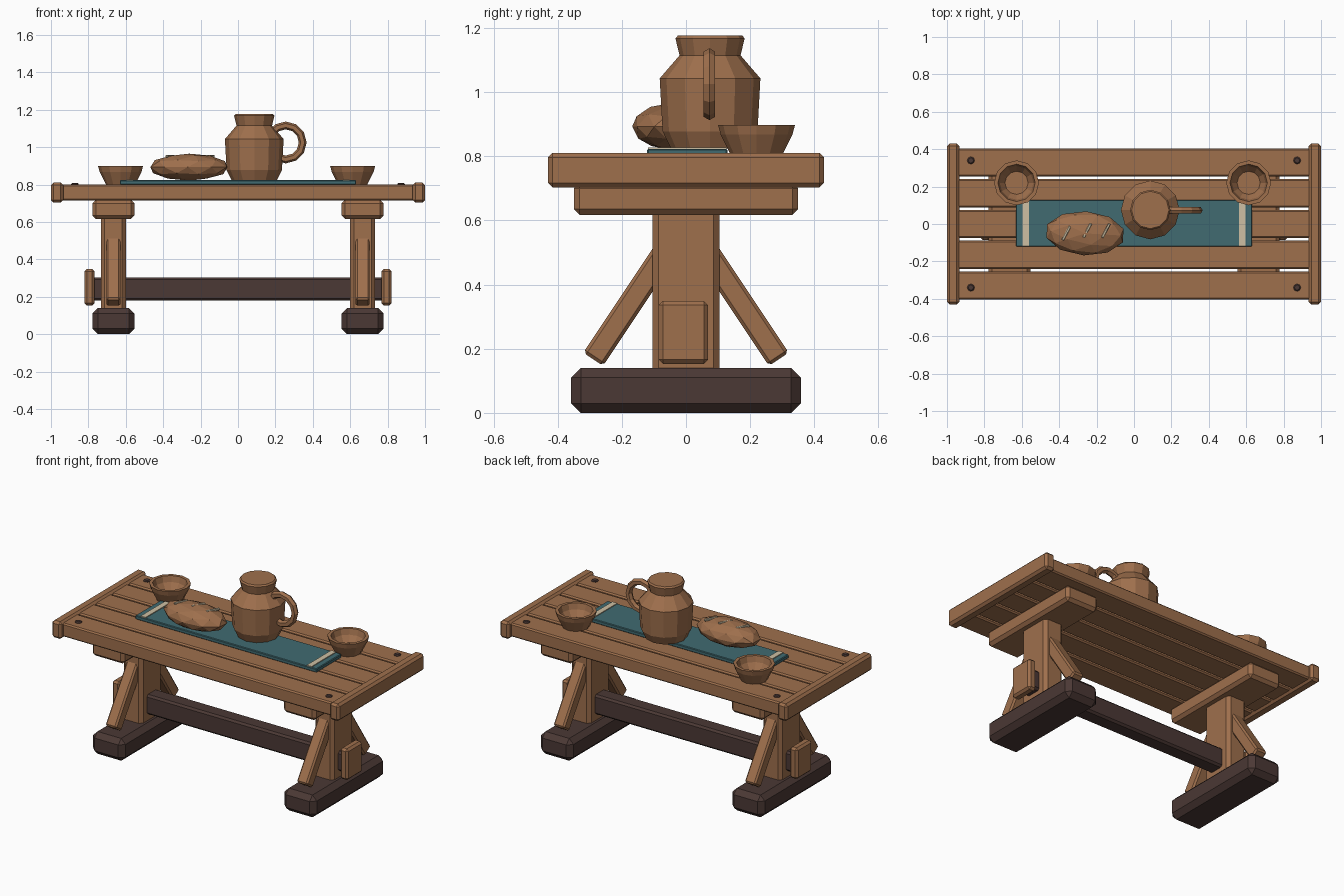
import bpy, bmesh, math
from mathutils import Matrix

if "Cube" in bpy.data.objects:
    bpy.data.objects.remove(bpy.data.objects["Cube"])


def material(name, rgb):
    m = bpy.data.materials.new(name)
    m.diffuse_color = (*rgb, 1)
    m.use_nodes = True
    m.node_tree.nodes["Principled BSDF"].inputs["Base Color"].default_value = m.diffuse_color
    return m


WOOD = material("warm_brown", (0.345, 0.16, 0.073))
DARK = material("dark_brown", (0.07, 0.04, 0.035))
TEAL = material("teal_cloth", (0.052, 0.145, 0.165))
CREAM = material("cream", (0.62, 0.53, 0.37))


def finish(bm, name, mat):
    bmesh.ops.recalc_face_normals(bm, faces=bm.faces[:])
    me = bpy.data.meshes.new(name)
    bm.to_mesh(me)
    bm.free()
    me.materials.append(mat)
    ob = bpy.data.objects.new(name, me)
    bpy.context.collection.objects.link(ob)
    return ob


def box(name, center, size, mat, bevel=0.0, rot=(0, 0, 0)):
    bm = bmesh.new()
    bmesh.ops.create_cube(bm, size=1)
    bmesh.ops.scale(bm, vec=size, verts=bm.verts[:])
    if bevel:
        bmesh.ops.bevel(bm, geom=bm.edges[:], offset=bevel, segments=1,
                        affect='EDGES', profile=0.5)
    ob = finish(bm, name, mat)
    ob.location = center
    ob.rotation_euler = rot
    return ob


def lathe(name, profile, center, mat, sides=12):
    """Closed turned shape: (radius, z) points, both ends capped."""
    bm = bmesh.new()
    rings = [[bm.verts.new((r * math.cos(2 * math.pi * i / sides),
                            r * math.sin(2 * math.pi * i / sides), z))
              for i in range(sides)] for r, z in profile]
    for a, b in zip(rings, rings[1:]):
        for i in range(sides):
            j = (i + 1) % sides
            bm.faces.new((a[i], a[j], b[j], b[i]))
    bm.faces.new(rings[0])
    bm.faces.new(rings[-1])
    ob = finish(bm, name, mat)
    ob.location = center
    return ob


# Table top: five planks with narrow gaps
for i in range(5):
    box(f"plank_{i + 1}", (0, (i - 2) * 0.1645, 0.757), (1.9, 0.15, 0.085), WOOD, 0.008)

# Mirrored trestle ends
for s, side in ((-1, "left"), (1, "right")):
    x = s * 0.666
    box(f"{side}_end_board", (s * 0.967, 0, 0.757), (0.066, 0.86, 0.108), WOOD, 0.014)
    box(f"{side}_bearer", (x, 0, 0.667), (0.225, 0.7, 0.1), WOOD, 0.018)
    box(f"{side}_post", (x, 0, 0.38), (0.134, 0.21, 0.52), WOOD, 0.02)
    box(f"{side}_foot", (x, 0, 0.07), (0.225, 0.716, 0.14), DARK, 0.03)
    box(f"{side}_wedge", (s * 0.794, -0.008, 0.251), (0.055, 0.154, 0.196), WOOD, 0.013)
    for t, end in ((-1, "front"), (1, "back")):
        box(f"{side}_{end}_brace", (x, t * 0.173, 0.342), (0.076, 0.074, 0.42),
            WOOD, 0.01, (t * 0.588, 0, 0))
        lathe(f"{side}_{end}_peg", [(0.02, 0.78), (0.02, 0.803), (0.014, 0.808)],
              (s * 0.872, t * 0.34, 0), DARK, 8)

# Long stretcher
box("stretcher", (0, 0, 0.241), (1.56, 0.1, 0.124), DARK, 0.012)

# Cloth runner with two stripes
box("table_runner", (0, 0.004, 0.811), (1.262, 0.25, 0.024), TEAL, 0.004)
for s, side in ((-1, "left"), (1, "right")):
    box(f"{side}_runner_stripe", (s * 0.578, 0.004, 0.8245), (0.034, 0.244, 0.007), CREAM)

# Two bowls
for x, side in ((-0.628, "left"), (0.613, "right")):
    lathe(f"{side}_bowl", [(0.078, 0.8), (0.112, 0.868), (0.12, 0.898),
                           (0.1, 0.898), (0.09, 0.862), (0.062, 0.825)],
          (x, 0.22, 0), WOOD)

# Pitcher body
lathe("pitcher", [(0.122, 0.824), (0.148, 0.878), (0.157, 1.043), (0.095, 1.115),
                  (0.108, 1.168), (0.1, 1.177)], (0.087, 0.075, 0), WOOD)

# Pitcher handle: low-sided ring
bm = bmesh.new()
N, M = 12, 6
ring = []
for i in range(N):
    a = 2 * math.pi * i / N
    loop = []
    for j in range(M):
        b = 2 * math.pi * j / M
        r = 0.091 + 0.021 * math.cos(b)
        loop.append(bm.verts.new((r * math.cos(a), 0.021 * math.sin(b), r * math.sin(a))))
    ring.append(loop)
for i in range(N):
    for j in range(M):
        p, q = ring[i], ring[(i + 1) % N]
        k = (j + 1) % M
        bm.faces.new((p[j], q[j], q[k], p[k]))
finish(bm, "pitcher_handle", WOOD).location = (0.255, 0.073, 1.025)

# Bread loaf with three scored cuts
bm = bmesh.new()
bmesh.ops.create_icosphere(bm, subdivisions=2, radius=1,
                           matrix=Matrix.Diagonal((0.215, 0.118, 0.072, 1)))
loaf = finish(bm, "bread_loaf", WOOD)
loaf.location = (-0.262, -0.05, 0.893)
loaf.rotation_euler = (0, 0, -0.06)
for i, (x, y, z) in enumerate(((-0.362, -0.05, 0.951), (-0.25, -0.035, 0.957),
                               (-0.15, -0.035, 0.951))):
    box(f"bread_cut_{i + 1}", (x, y, z), (0.085, 0.014, 0.014), CREAM, 0.003,
        (0, 0, math.radians(62)))
